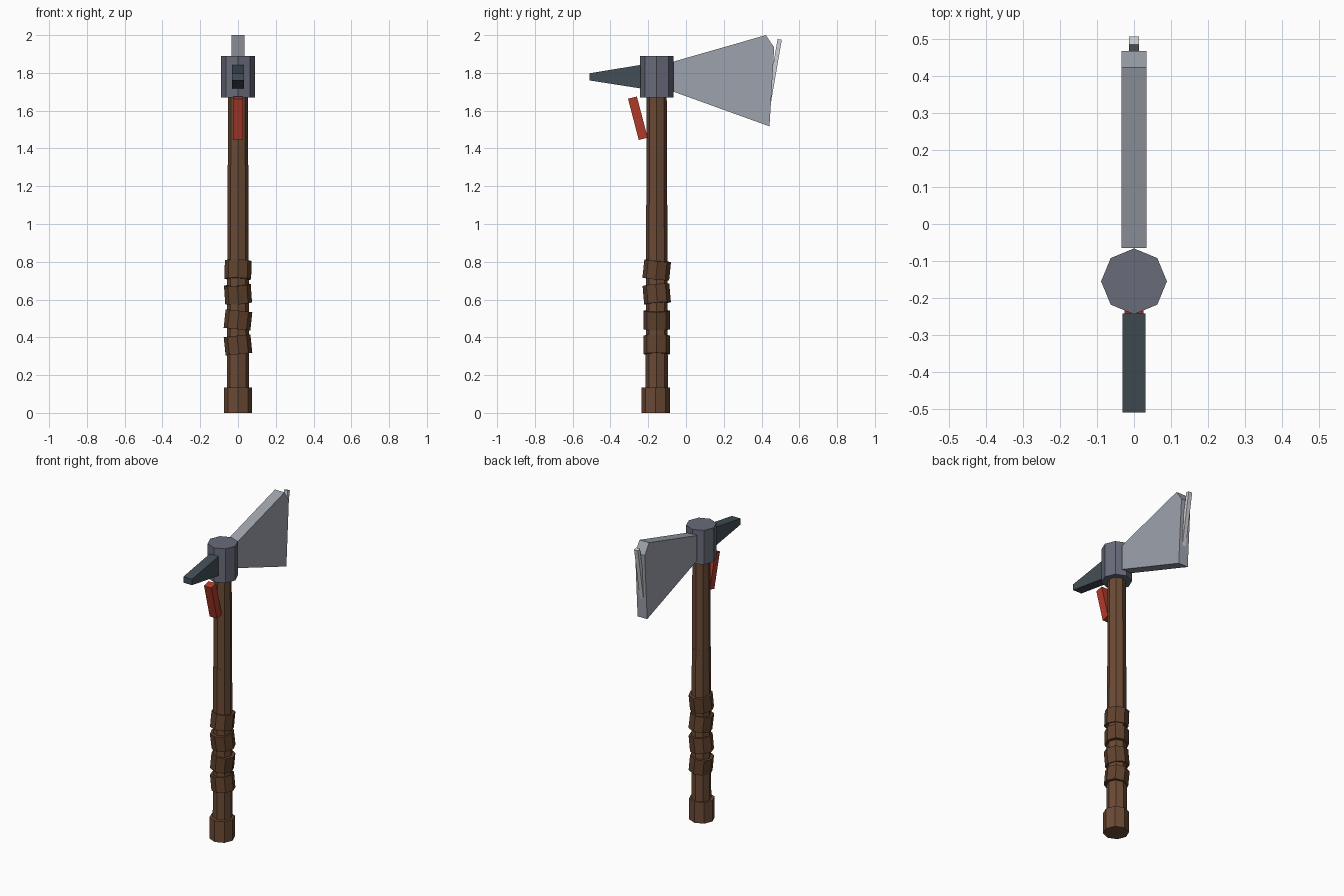
import bpy, bmesh, math
from mathutils import Matrix, Vector

if "Cube" in bpy.data.objects:
    bpy.data.objects.remove(bpy.data.objects["Cube"])

AXIS_Y = -0.155  # centre line of the handle


def material(name, hex_code):
    def lin(c):
        return c / 12.92 if c <= 0.04045 else ((c + 0.055) / 1.055) ** 2.4
    rgb = [lin(int(hex_code[i:i + 2], 16) / 255) for i in (0, 2, 4)]
    m = bpy.data.materials.new(name)
    m.diffuse_color = (*rgb, 1)
    m.use_nodes = True
    m.node_tree.nodes["Principled BSDF"].inputs["Base Color"].default_value = m.diffuse_color
    return m


wood = material("wood brown", "6B4A35")
leather = material("leather brown", "61422D")
iron = material("iron grey", "686B7A")
steel = material("blade grey", "9EA3AD")
bright = material("bright edge", "CDCFD2")
dark = material("dark slate", "434F56")
red = material("red cloth", "B03A2A")


def finish(bm, name, mat):
    bmesh.ops.recalc_face_normals(bm, faces=bm.faces)
    mesh = bpy.data.meshes.new(name)
    bm.to_mesh(mesh)
    bm.free()
    mesh.materials.append(mat)
    obj = bpy.data.objects.new(name, mesh)
    bpy.context.collection.objects.link(obj)
    return obj


def post(name, mat, z0, z1, r0, r1=None, tilt=(0, 0), y=AXIS_Y):
    """Eight-sided column between two heights, tilted about x and y in degrees."""
    bm = bmesh.new()
    place = (Matrix.Translation((0, y, (z0 + z1) / 2))
             @ Matrix.Rotation(math.radians(tilt[0]), 4, 'X')
             @ Matrix.Rotation(math.radians(tilt[1]), 4, 'Y'))
    bmesh.ops.create_cone(bm, cap_ends=True, segments=8, radius1=r0,
                          radius2=r1 or r0, depth=z1 - z0, matrix=place)
    return finish(bm, name, mat)


def plate(name, mat, outline, half):
    """Side outline of (y, z) points given thickness across x."""
    bm = bmesh.new()
    face = bm.faces.new([bm.verts.new((-half, y, z)) for y, z in outline])
    new = bmesh.ops.extrude_face_region(bm, geom=[face])["geom"]
    bmesh.ops.translate(bm, vec=Vector((2 * half, 0, 0)),
                        verts=[v for v in new if isinstance(v, bmesh.types.BMVert)])
    return finish(bm, name, mat)


# Handle and pommel
post("handle_lower", wood, 0.1, 1.1, 0.059, 0.056)
post("handle_upper", wood, 1.1, 1.68, 0.055, 0.053)
post("pommel", wood, 0.0, 0.135, 0.075, y=-0.161)

# Crooked grip wraps
for i, (z, tx, ty) in enumerate([(0.36, 0, -6), (0.492, 0, 6),
                                 (0.629, 5, -4), (0.757, -6, 2)]):
    post(f"grip_wrap_{i + 1}", leather, z - 0.049, z + 0.049, 0.071, tilt=(tx, ty))

# Head: socket, blade, back spike
post("head_socket", iron, 1.67, 1.89, 0.089)
plate("blade", steel, [(-0.065, 1.70), (-0.065, 1.86), (0.423, 2.0),
                       (0.467, 1.935), (0.442, 1.517)], 0.034)
plate("back_spike", dark, [(-0.242, 1.718), (-0.242, 1.842),
                           (-0.51, 1.798), (-0.51, 1.76)], 0.031)

# Bright strip leaning out of the cutting edge
plate("edge_strip", bright, [(0.485, 1.98), (0.507, 1.975),
                             (0.444, 1.61), (0.422, 1.614)], 0.013)

# Red tag leaning against the handle
plate("red_tag", red, [(-0.307, 1.663), (-0.26, 1.675),
                       (-0.203, 1.457), (-0.25, 1.445)], 0.026)
